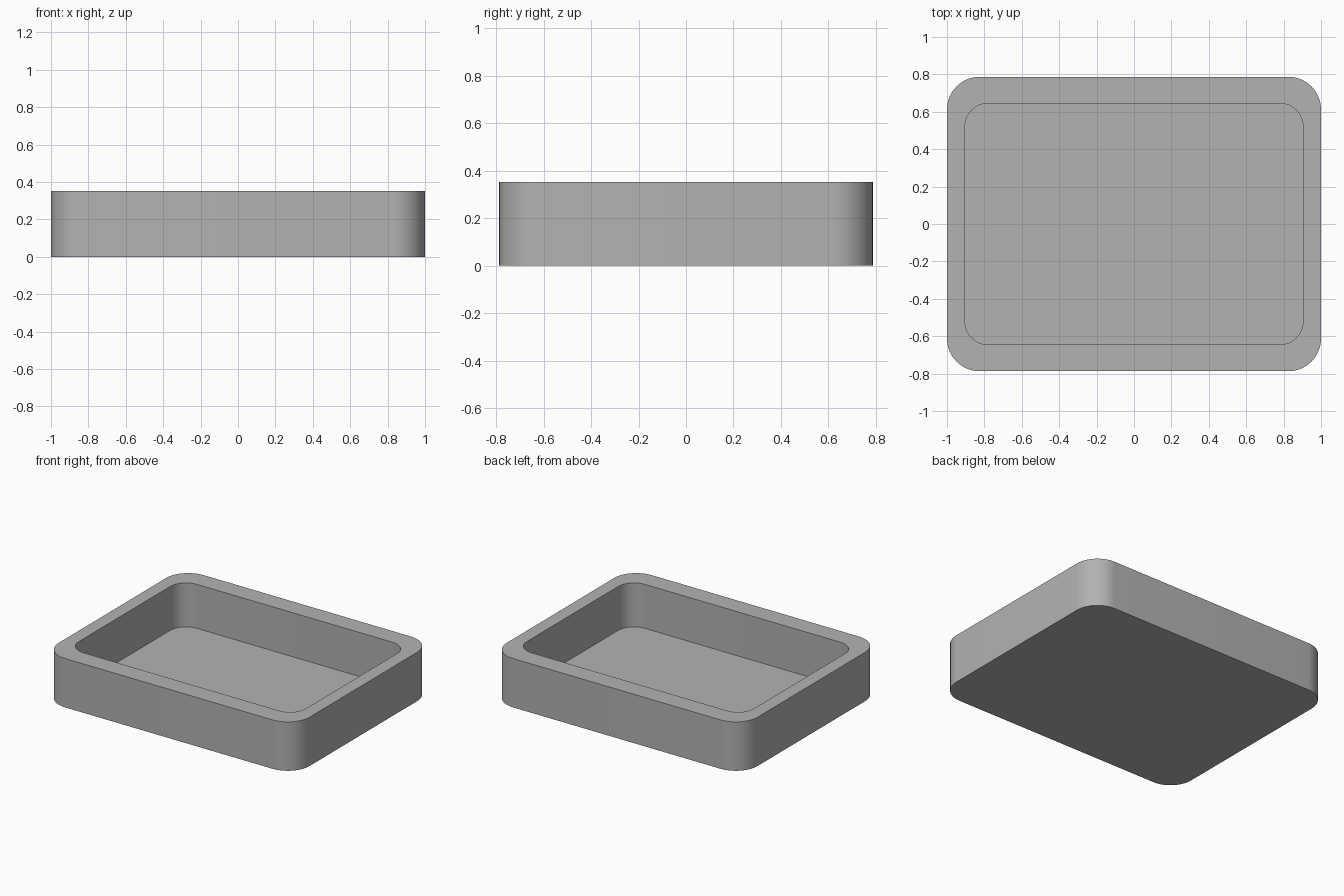
import bpy, bmesh, math

cube = bpy.data.objects.get("Cube")
if cube:
    bpy.data.objects.remove(cube, do_unlink=True)

HEIGHT, FLOOR = 0.352, 0.035

grey = bpy.data.materials.new("plain_grey")
grey.use_nodes = True
colour = (0.45, 0.45, 0.45, 1)
grey.diffuse_color = colour
grey.node_tree.nodes["Principled BSDF"].inputs["Base Color"].default_value = colour


def rounded_ring(bm, half_x, half_y, radius, z, steps=16):
    """Loop of vertices around a rounded rectangle at height z."""
    ring = []
    for corner, (sx, sy) in enumerate([(1, 1), (-1, 1), (-1, -1), (1, -1)]):
        for i in range(steps + 1):
            a = (corner + i / steps) * math.pi / 2
            ring.append(bm.verts.new((sx * (half_x - radius) + radius * math.cos(a),
                                      sy * (half_y - radius) + radius * math.sin(a), z)))
    return ring


# Tray: outer wall, flat rim, inner wall and recessed floor
bm = bmesh.new()
outer = (1.0, 0.787, 0.175)
inner = (0.904, 0.645, 0.125)
rings = [rounded_ring(bm, *outer, 0), rounded_ring(bm, *outer, HEIGHT),
         rounded_ring(bm, *inner, HEIGHT), rounded_ring(bm, *inner, FLOOR)]
for low, high in zip(rings, rings[1:]):
    for i in range(len(low)):
        j = (i + 1) % len(low)
        bm.faces.new((low[i], low[j], high[j], high[i]))
bm.faces.new(rings[0][::-1])
bm.faces.new(rings[-1])

mesh = bpy.data.meshes.new("tray")
bm.to_mesh(mesh)
bm.free()
mesh.materials.append(grey)
tray = bpy.data.objects.new("tray", mesh)
bpy.context.collection.objects.link(tray)

# Smooth corners, crisp rim
bpy.ops.object.select_all(action='DESELECT')
tray.select_set(True)
bpy.context.view_layer.objects.active = tray
bpy.ops.object.shade_smooth_by_angle(angle=math.radians(30))
